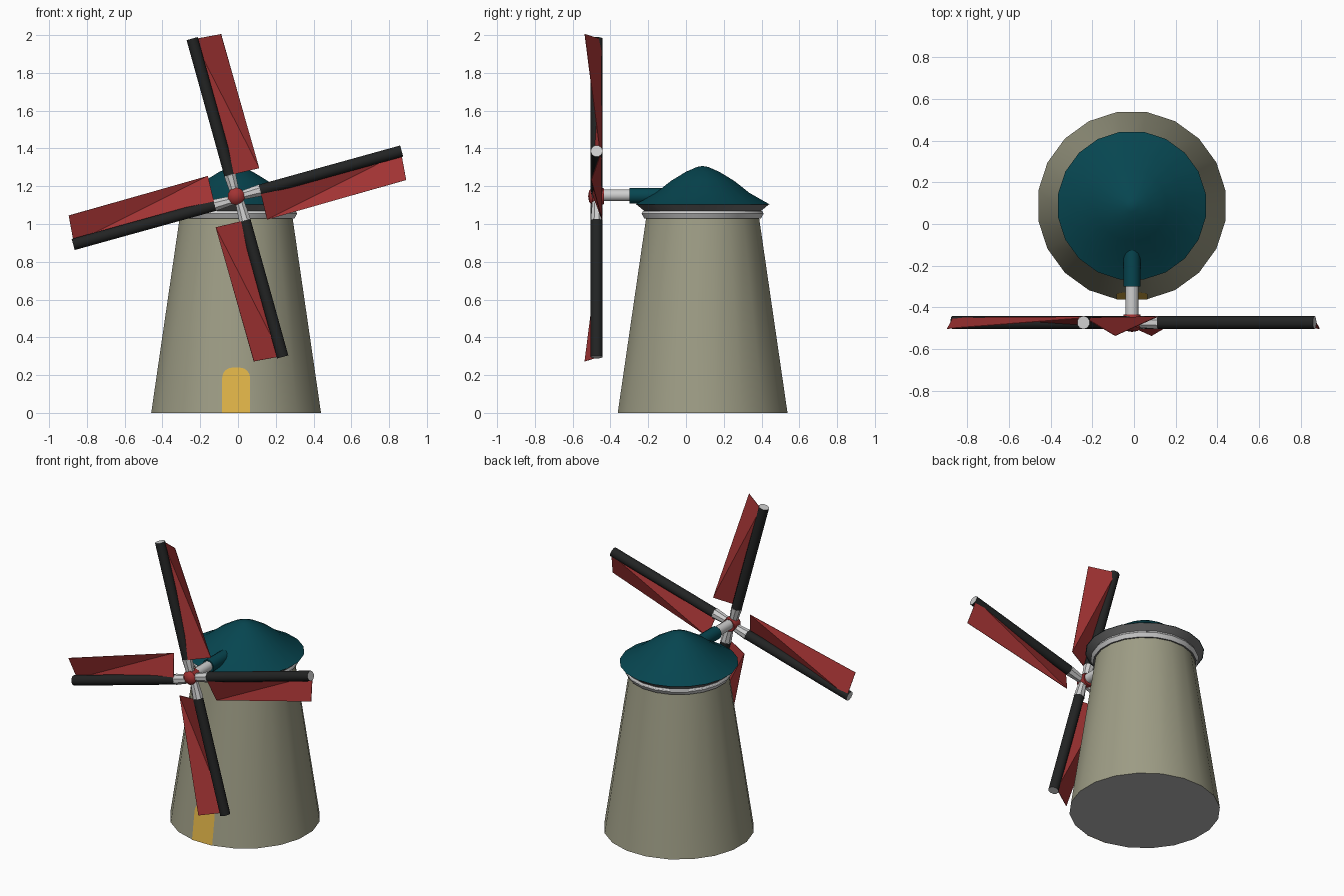
import bpy, bmesh, math
from mathutils import Vector

if "Cube" in bpy.data.objects:
    bpy.data.objects.remove(bpy.data.objects["Cube"])


def material(name, rgb):
    m = bpy.data.materials.new(name)
    m.diffuse_color = (*rgb, 1)
    m.use_nodes = True
    m.node_tree.nodes["Principled BSDF"].inputs["Base Color"].default_value = m.diffuse_color
    return m


STONE = material("stone", (0.34, 0.335, 0.235))
TEAL = material("teal", (0.002, 0.06, 0.08))
RED = material("red", (0.36, 0.033, 0.033))
GOLD = material("gold", (0.75, 0.46, 0.065))
BLACK = material("black", (0.016, 0.017, 0.017))
WHITE = material("white", (0.62, 0.62, 0.62))
GREY = material("base_grey", (0.46, 0.46, 0.46))
DARK_GREY = material("dark_grey", (0.16, 0.16, 0.16))

CX, CY = -0.01, 0.088     # tower axis
HUB = Vector((-0.003, -0.473, 1.139))


def finish(bm, name, mats, smooth=True):
    me = bpy.data.meshes.new(name)
    bm.to_mesh(me)
    bm.free()
    ob = bpy.data.objects.new(name, me)
    bpy.context.collection.objects.link(ob)
    for m in mats:
        me.materials.append(m)
    if smooth:
        bpy.context.view_layer.objects.active = ob
        ob.select_set(True)
        bpy.ops.object.shade_smooth_by_angle(angle=math.radians(40))
        ob.select_set(False)
    return ob


def lathe(name, profile, mats, sides=20, origin=(0, 0, 0), axis=(0, 0, 1)):
    """Revolve (radius, height) points around an axis; end caps use the last material."""
    bm = bmesh.new()
    rot = Vector((0, 0, 1)).rotation_difference(Vector(axis)).to_matrix()
    rings = []
    for r, h in profile:
        ring = []
        for i in range(1 if r == 0 else sides):
            a = 2 * math.pi * (i + 0.5) / sides
            p = Vector((r * math.cos(a), r * math.sin(a), h))
            ring.append(bm.verts.new(rot @ p + Vector(origin)))
        rings.append(ring)
    for a, b in zip(rings, rings[1:]):
        for i in range(sides):
            j = (i + 1) % sides
            if len(b) == 1:
                bm.faces.new((a[i], a[j], b[0]))
            else:
                bm.faces.new((a[i], a[j], b[j], b[i]))
    caps = []
    if len(rings[0]) > 1:
        caps.append(bm.faces.new(rings[0][::-1]))
    if len(rings[-1]) > 1:
        caps.append(bm.faces.new(rings[-1]))
    for f in caps:
        f.material_index = len(mats) - 1
    return finish(bm, name, mats)


# Tower body with grey base disc
BASE_R, TOP_R, TOP_Z = 0.455, 0.303, 1.03
lathe("tower", [(BASE_R, 0), (TOP_R, TOP_Z)], [STONE, GREY], origin=(CX, CY, 0))

# Pale collar ring, dark eave underside and domed cap
lathe("collar", [(0.313, 1.03), (0.327, 1.055), (0.319, 1.07)], [WHITE, DARK_GREY], origin=(CX, CY, 0))
lathe("eave", [(0.325, 1.06), (0.314, 1.07), (0.357, 1.105)], [DARK_GREY], origin=(CX, CY, 0))
lathe("cap", [(0.359, 1.104), (0.25, 1.165), (0.17, 1.228), (0.09, 1.276), (0.03, 1.302), (0, 1.307)],
      [TEAL], origin=(CX, CY, 0))

# Shaft housing and shaft, pointing forward
lathe("shaft_housing", [(0.042, 0), (0.042, 0.22)], [TEAL], 12, (CX, -0.08, 1.15), (0, -1, 0))
lathe("shaft", [(0.032, 0), (0.032, 0.16)], [WHITE], 12, (CX, -0.29, 1.152), (0, -1, 0))

# Red hub with a rounded nose
lathe("hub", [(0.042, 0), (0.046, 0.02), (0.046, 0.06), (0.03, 0.078), (0, 0.083)],
      [RED], 10, (CX, -0.435, 1.147), (0, -1, 0))

# Arched door: a thin sheet lying on the front facet of the tower
w, h, r = 0.074, 0.24, 0.055
outline = [(-w, 0.0), (w, 0.0)]
for sign, start in ((1, 0), (-1, 90)):
    for i in range(5):
        t = math.radians(start + i * 22.5)
        outline.append((sign * (w - r) + r * math.cos(t), h - r + r * math.sin(t)))


def wall_y(z):
    radius = BASE_R + (TOP_R - BASE_R) * z / TOP_Z
    return CY - radius * math.cos(math.pi / 20)


bm = bmesh.new()
bm.faces.new([bm.verts.new((CX + x, wall_y(z) - 0.002, z)) for x, z in outline])
bm.normal_update()
finish(bm, "door", [GOLD], smooth=False)

# Four arms: pale root, black spar with pale tip, twisted red sail
for i, label in enumerate(("top", "right", "bottom", "left")):
    a = math.radians(15.5 - 90 * i)
    u = Vector((-math.sin(a), 0, math.cos(a)))
    v = Vector((math.cos(a), 0, math.sin(a)))
    upright = i % 2 == 0
    length = 0.876 if upright else 0.904
    root = HUB - v * 0.006
    lathe(label + "_arm_root", [(0.025, 0.02), (0.034, 0.127)], [WHITE], 8, root, u)
    lathe(label + "_spar", [(0.032, 0.124), (0.032, length)], [BLACK, WHITE], 10, root, u)
    tip_y = -0.536 if upright else -0.502
    corners = [(length - 0.005, 0.0, -0.45), (length - 0.018, 0.148, tip_y),
               (0.12, 0.153, -0.445), (0.125, 0.015, -0.495)]
    bm = bmesh.new()
    c = []
    for cu, cv, y in corners:
        p = HUB + u * cu + v * cv
        c.append(bm.verts.new((p.x, y, p.z)))
    bm.faces.new((c[0], c[2], c[1]))
    bm.faces.new((c[0], c[3], c[2]))
    bm.normal_update()
    sail = finish(bm, label + "_sail", [RED], smooth=False)
    thick = sail.modifiers.new("thickness", "SOLIDIFY")
    thick.thickness = 0.003
    thick.offset = 0
